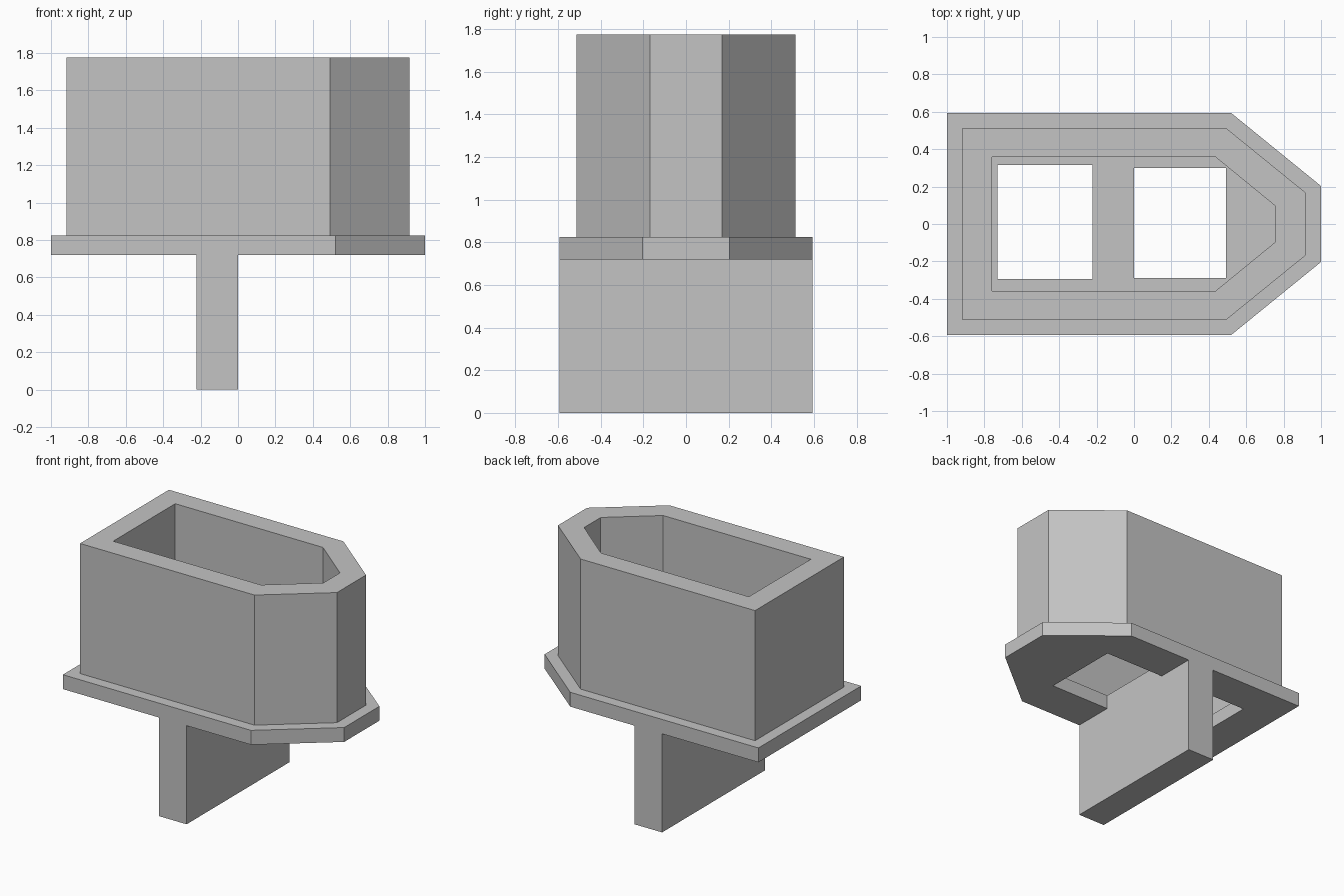
import bpy, bmesh

cube = bpy.data.objects.get("Cube")
if cube:
    bpy.data.objects.remove(cube, do_unlink=True)

grey = bpy.data.materials.new("plain_grey")
grey.use_nodes = True
colour = (0.55, 0.55, 0.55, 1)
grey.diffuse_color = colour
grey.node_tree.nodes["Principled BSDF"].inputs["Base Color"].default_value = colour


def pointed(back, shoulder, tip, half_width, half_tip):
    """Outline with a square back end and a blunt tapered nose."""
    return [(back, -half_width), (shoulder, -half_width), (tip, -half_tip),
            (tip, half_tip), (shoulder, half_width), (back, half_width)]


def rectangle(x0, x1, y0, y1):
    return [(x0, y0), (x1, y0), (x1, y1), (x0, y1)]


def prism(name, z0, z1, outline, holes=()):
    """Extrude an outline upward, leaving the hole outlines open."""
    bm = bmesh.new()
    for loop in [outline, *holes]:
        verts = [bm.verts.new((x, y, z0)) for x, y in loop]
        for a, b in zip(verts, verts[1:] + verts[:1]):
            bm.edges.new((a, b))
    bmesh.ops.triangle_fill(bm, edges=bm.edges[:], use_beauty=True, normal=(0, 0, -1))
    base = bm.faces[:]
    result = bmesh.ops.extrude_face_region(bm, geom=base, use_keep_orig=True)
    top = [v for v in result["geom"] if isinstance(v, bmesh.types.BMVert)]
    bmesh.ops.translate(bm, verts=top, vec=(0, 0, z1 - z0))
    bmesh.ops.recalc_face_normals(bm, faces=bm.faces[:])
    mesh = bpy.data.meshes.new(name)
    bm.to_mesh(mesh)
    bm.free()
    mesh.materials.append(grey)
    obj = bpy.data.objects.new(name, mesh)
    bpy.context.collection.objects.link(obj)
    return obj


# Flange plate with two openings in the cavity floor
prism("flange_plate", 0.72, 0.825, pointed(-1, 0.52, 1, 0.593, 0.203),
      [rectangle(-0.73, -0.222, -0.294, 0.315), rectangle(0, 0.492, -0.29, 0.3)])

# Hollow open-topped wall
prism("hollow_wall", 0.825, 1.775, pointed(-0.917, 0.492, 0.917, 0.513, 0.168),
      [pointed(-0.758, 0.436, 0.756, 0.358, 0.096)])

# Slab hanging beneath the plate
prism("lower_slab", 0, 0.72, rectangle(-0.222, 0, -0.593, 0.593))
